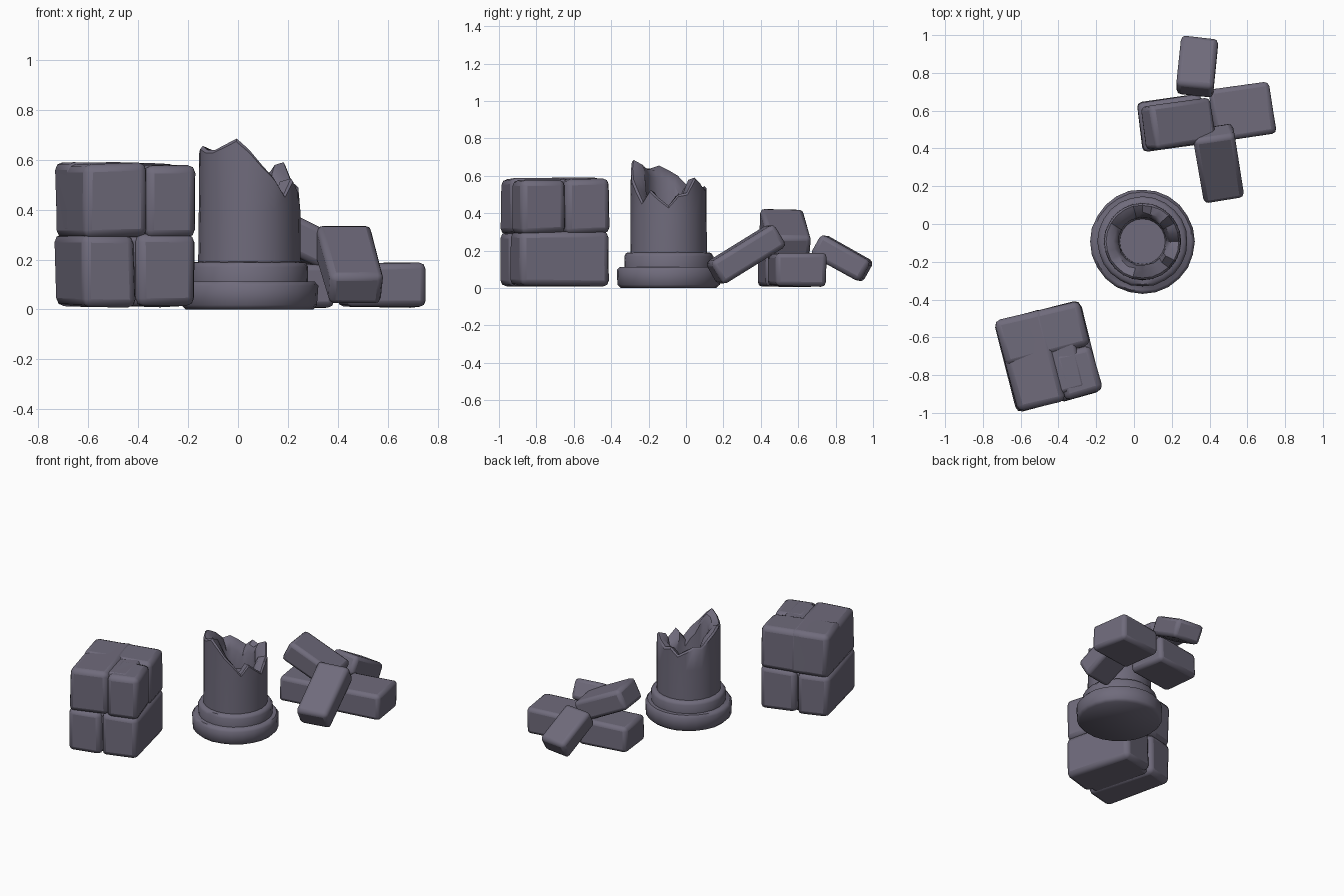
import bpy, bmesh, math, random
from mathutils import Matrix, Vector

random.seed(4)
cube = bpy.data.objects.get("Cube")
if cube:
    bpy.data.objects.remove(cube, do_unlink=True)

# Single weathered stone colour
stone_mat = bpy.data.materials.new("purple_grey_stone")
STONE = (0.16, 0.147, 0.2, 1)
stone_mat.diffuse_color = STONE
stone_mat.use_nodes = True
stone_mat.node_tree.nodes["Principled BSDF"].inputs["Base Color"].default_value = STONE


def finish(name, bm, bevel=0, angle=40, segments=2):
    bmesh.ops.recalc_face_normals(bm, faces=bm.faces)
    mesh = bpy.data.meshes.new(name)
    bm.to_mesh(mesh)
    bm.free()
    mesh.materials.append(stone_mat)
    obj = bpy.data.objects.new(name, mesh)
    bpy.context.collection.objects.link(obj)
    if bevel:
        mod = obj.modifiers.new("worn_edges", 'BEVEL')
        mod.width, mod.segments = bevel, segments
        mod.limit_method = 'ANGLE'
        mod.angle_limit = math.radians(30)
    bpy.ops.object.select_all(action='DESELECT')
    obj.select_set(True)
    bpy.context.view_layer.objects.active = obj
    bpy.ops.object.shade_smooth_by_angle(angle=math.radians(angle))
    return obj


def stone(name, centre, size, turn=0, tilt_x=0, tilt_y=0, bevel=0.025, wear=0.008):
    """Hewn block with slightly uneven corners and worn edges."""
    bm = bmesh.new()
    bmesh.ops.create_cube(bm, size=1)
    for v in bm.verts:
        v.co = Vector(c * s for c, s in zip(v.co, size))
        v.co -= Vector(math.copysign(random.uniform(0, wear), c) for c in v.co)
    rot = (Matrix.Rotation(math.radians(turn), 4, 'Z')
           @ Matrix.Rotation(math.radians(tilt_x), 4, 'X')
           @ Matrix.Rotation(math.radians(tilt_y), 4, 'Y'))
    bm.transform(Matrix.Translation(centre) @ rot)
    return finish(name, bm, bevel)


# Stacked wall blocks: overlapping stones leave cracks at their worn edges
STACK, TURN = Vector((-0.452, -0.70, 0)), 14.5


def wall_stone(name, u, v, z, bevel=0.032):
    local = Vector((sum(u) / 2, sum(v) / 2, sum(z) / 2))
    size = (u[1] - u[0], v[1] - v[0], z[1] - z[0])
    centre = STACK + Matrix.Rotation(math.radians(TURN), 3, 'Z') @ local
    stone(name, centre, size, TURN, bevel=bevel, wear=0.012)


low, high = (0.005, 0.305), (0.285, 0.592)
wall_stone("lower_left_block", (-0.24, -0.01), (-0.25, 0.255), low)
wall_stone("lower_right_block", (-0.02, 0.24), (-0.255, 0.25), low)
wall_stone("lower_core", (-0.2, 0.2), (-0.215, 0.215), (0.01, 0.3), 0.02)
wall_stone("upper_left_block", (-0.237, 0.04), (-0.255, 0.255), high)
wall_stone("upper_back_block", (-0.235, 0.235), (0.0, 0.255), high)
wall_stone("upper_corner_block", (0.02, 0.237), (-0.255, 0.01), (0.285, 0.586))
wall_stone("upper_core", (-0.2, 0.16), (-0.22, 0.22), (0.29, 0.582), 0.02)

# Broken column
COLUMN = Matrix.Translation((0.045, -0.093, 0))


def ring(bm, radius, heights, wobble=0):
    n = len(heights)
    return [bm.verts.new(((radius + random.uniform(-wobble, wobble)) * math.cos(math.tau * i / n),
                          (radius + random.uniform(-wobble, wobble)) * math.sin(math.tau * i / n), h))
            for i, h in enumerate(heights)]


def lathe(name, rings_data, angle):
    bm = bmesh.new()
    rings = [ring(bm, *data) for data in rings_data]
    for a, b in zip(rings, rings[1:]):
        for i in range(len(a)):
            j = (i + 1) % len(a)
            bm.faces.new((a[i], a[j], b[j], b[i]))
    bm.faces.new(rings[0])
    bm.faces.new(rings[-1])
    bm.transform(COLUMN)
    return finish(name, bm, angle=angle)


SIDES = 24
plinth = [(0.255, 0.0), (0.273, 0.018), (0.276, 0.095), (0.262, 0.113)]
lathe("column_plinth", [(r, [z] * SIDES, 0.002) for r, z in plinth], 50)
collar = [(0.236, 0.1), (0.238, 0.17), (0.226, 0.188), (0.2, 0.192)]
lathe("column_collar", [(r, [z] * SIDES, 0.002) for r, z in collar], 50)

# Jagged rim heights, counter-clockwise from +x
rim = [0.44, 0.50, 0.51, 0.59, 0.56, 0.53, 0.545, 0.50, 0.53, 0.56, 0.55, 0.60,
       0.63, 0.655, 0.64, 0.64, 0.66, 0.685, 0.64, 0.58, 0.53, 0.46, 0.525, 0.48]
inner_rim = [h - random.uniform(0.005, 0.03) for h in rim]
lathe("column_shaft", [
    (0.205, [0.16] * SIDES),
    (0.203, [0.4] * SIDES, 0.002),
    (0.203, [h - 0.012 for h in rim], 0.002),
    (0.193, rim, 0.002),
    (0.15, inner_rim, 0.008),
    (0.127, [h - 0.04 for h in inner_rim], 0.004),
    (0.12, [0.36] * SIDES)], 40)

# Fallen rubble bricks
stone("flat_brick_left", (0.20, 0.535, 0.095), (0.35, 0.27, 0.185), 8)
stone("flat_brick_right", (0.575, 0.595, 0.097), (0.33, 0.285, 0.185), 8)
stone("leaning_brick_top", (0.235, 0.53, 0.285), (0.37, 0.24, 0.155), 8, tilt_y=26)
stone("leaning_brick_front", (0.445, 0.32, 0.18), (0.225, 0.41, 0.145), 9.5, tilt_x=31)
stone("leaning_brick_back", (0.335, 0.835, 0.158), (0.205, 0.315, 0.135), -6, tilt_x=-29)
